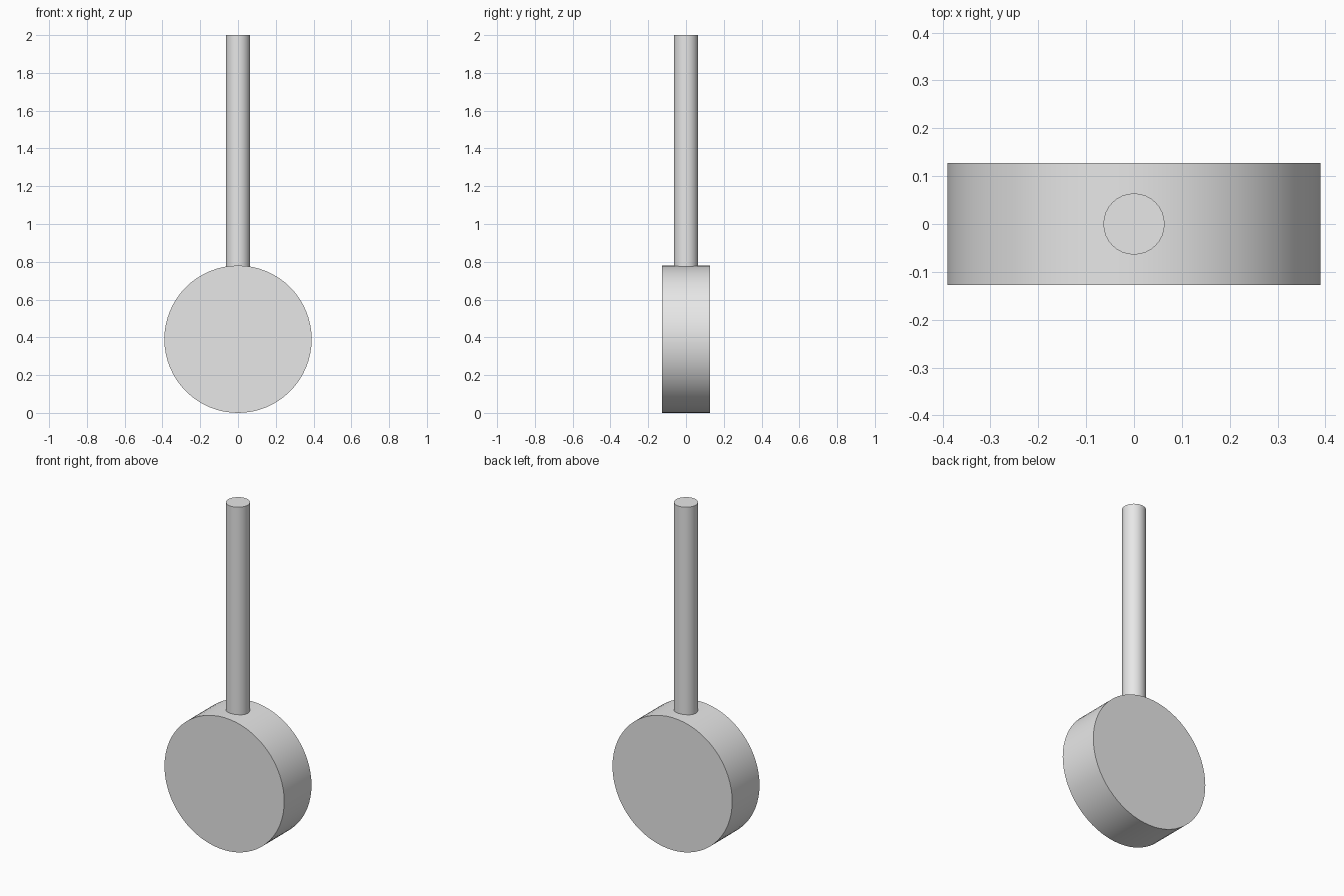
import bpy
import math

cube = bpy.data.objects.get("Cube")
if cube:
    bpy.data.objects.remove(cube, do_unlink=True)

# Single plain grey material
grey = bpy.data.materials.new("light_grey")
grey.use_nodes = True
colour = (0.8, 0.8, 0.8, 1)
grey.diffuse_color = colour
grey.node_tree.nodes["Principled BSDF"].inputs["Base Color"].default_value = colour


def cylinder(name, radius, depth, z, sides, tilt=0.0):
    bpy.ops.mesh.primitive_cylinder_add(
        vertices=sides, radius=radius, depth=depth,
        location=(0, 0, z), rotation=(tilt, 0, 0))
    obj = bpy.context.object
    obj.name = name
    obj.data.materials.append(grey)
    bpy.ops.object.shade_smooth_by_angle(angle=math.radians(30))
    return obj


DISC_RADIUS = 0.39
ROD_BOTTOM = 0.74
TOP = 2.0

# Upright round disc facing front and back
cylinder("disc", DISC_RADIUS, 0.254, DISC_RADIUS, 64, math.radians(90))

# Rod rising from the rim of the disc, its lower end sunk in slightly
cylinder("rod", 0.064, TOP - ROD_BOTTOM, (TOP + ROD_BOTTOM) / 2, 32)
